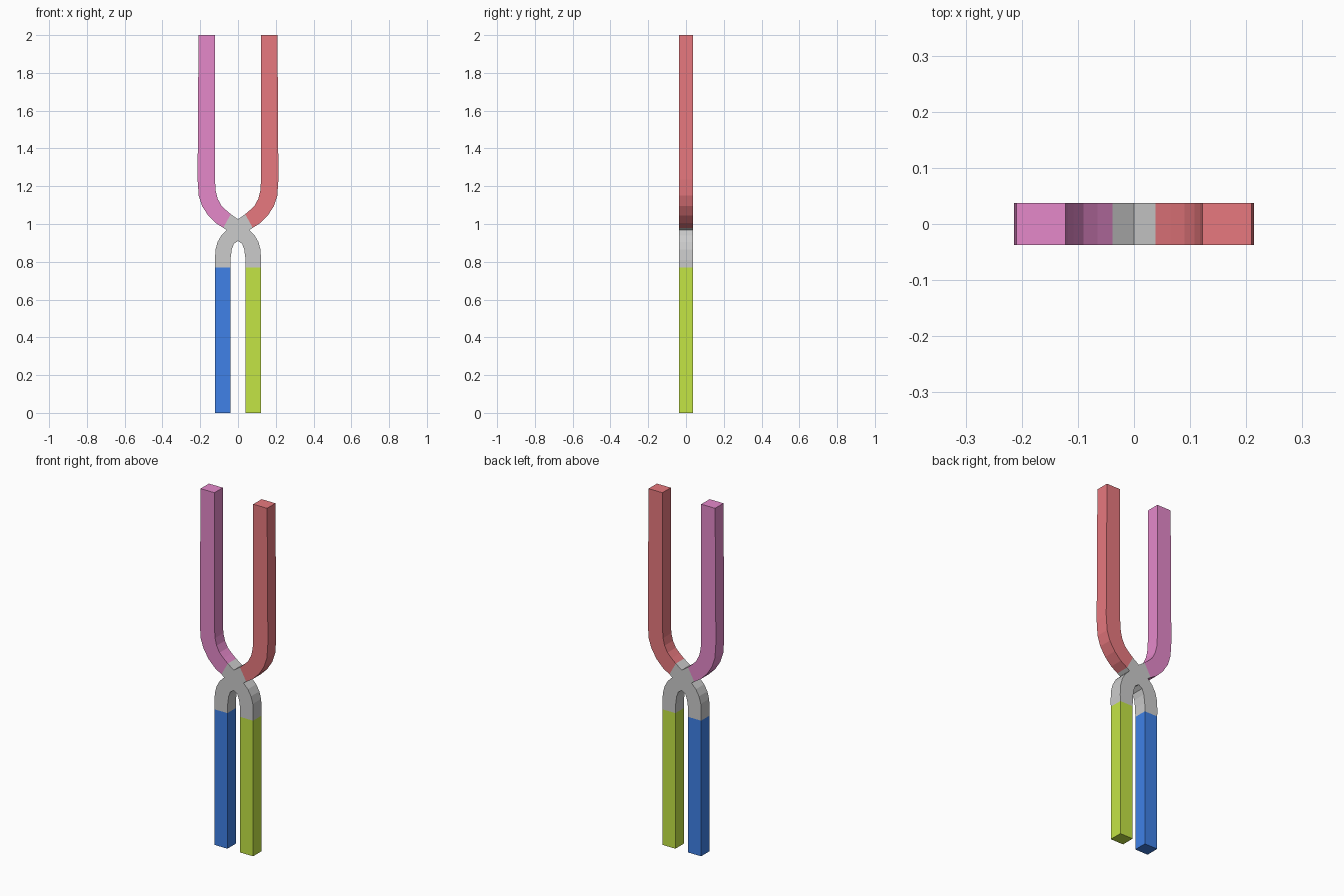
import bpy, bmesh

if "Cube" in bpy.data.objects:
    bpy.data.objects.remove(bpy.data.objects["Cube"])

Y0, Y1 = -0.0375, 0.0375


def material(name, rgb):
    m = bpy.data.materials.new(name)
    m.diffuse_color = (*rgb, 1)
    m.use_nodes = True
    m.node_tree.nodes["Principled BSDF"].inputs["Base Color"].default_value = m.diffuse_color
    return m


def finish(bm, name, mat):
    bmesh.ops.recalc_face_normals(bm, faces=bm.faces)
    me = bpy.data.meshes.new(name)
    bm.to_mesh(me)
    bm.free()
    ob = bpy.data.objects.new(name, me)
    bpy.context.collection.objects.link(ob)
    if mat:
        me.materials.append(mat)
    return ob


def bar(name, inner, outer, side, mat):
    """Rectangular bar swept between an inner and an outer edge in the xz plane."""
    bm = bmesh.new()
    rings = []
    for (xi, zi), (xo, zo) in zip(inner, outer):
        pts = ((xi, Y0, zi), (xo, Y0, zo), (xo, Y1, zo), (xi, Y1, zi))
        rings.append([bm.verts.new((x * side, y, z)) for x, y, z in pts])
    for a, b in zip(rings, rings[1:]):
        for i in range(4):
            j = (i + 1) % 4
            bm.faces.new((a[i], a[j], b[j], b[i]))
    bm.faces.new(rings[0])
    bm.faces.new(rings[-1])
    return finish(bm, name, mat)


def plate(name, outline):
    """Outline in the xz plane, extruded through the thickness."""
    bm = bmesh.new()
    face = bm.faces.new([bm.verts.new((x, Y0, z)) for x, z in outline])
    new = bmesh.ops.extrude_face_region(bm, geom=[face])["geom"]
    verts = [v for v in new if isinstance(v, bmesh.types.BMVert)]
    bmesh.ops.translate(bm, verts=verts, vec=(0, Y1 - Y0, 0))
    return finish(bm, name, None)


# Upper arms: curved root running into a straight bar
arm_inner = [(0.038, 1.052), (0.065, 1.075), (0.09, 1.10), (0.108, 1.135),
             (0.118, 1.175), (0.122, 1.235), (0.122, 2.0)]
arm_outer = [(0.078, 0.98), (0.118, 1.005), (0.158, 1.045), (0.19, 1.095),
             (0.208, 1.15), (0.214, 1.235), (0.209, 2.0)]
bar("right_arm", arm_inner, arm_outer, 1, material("red", (0.8, 0.19, 0.21)))
bar("left_arm", arm_inner, arm_outer, -1, material("magenta", (0.78, 0.25, 0.59)))

# Straight lower legs
leg_inner = [(0.04, 0), (0.04, 0.77)]
leg_outer = [(0.121, 0), (0.121, 0.77)]
bar("right_leg", leg_inner, leg_outer, 1, material("lime", (0.55, 0.78, 0.06)))
bar("left_leg", leg_inner, leg_outer, -1, material("blue", (0.05, 0.22, 0.8)))

# Central crossing piece: right half outline, mirrored to the left
half = [(0, 1.025), (0.038, 1.052), (0.078, 0.98), (0.06, 0.968), (0.088, 0.94),
        (0.108, 0.905), (0.119, 0.865), (0.122, 0.81), (0.121, 0.77),
        (0.04, 0.77), (0.039, 0.82), (0.033, 0.865), (0.022, 0.895), (0, 0.91)]
plate("crossing", half + [(-x, z) for x, z in half[-2:0:-1]])
